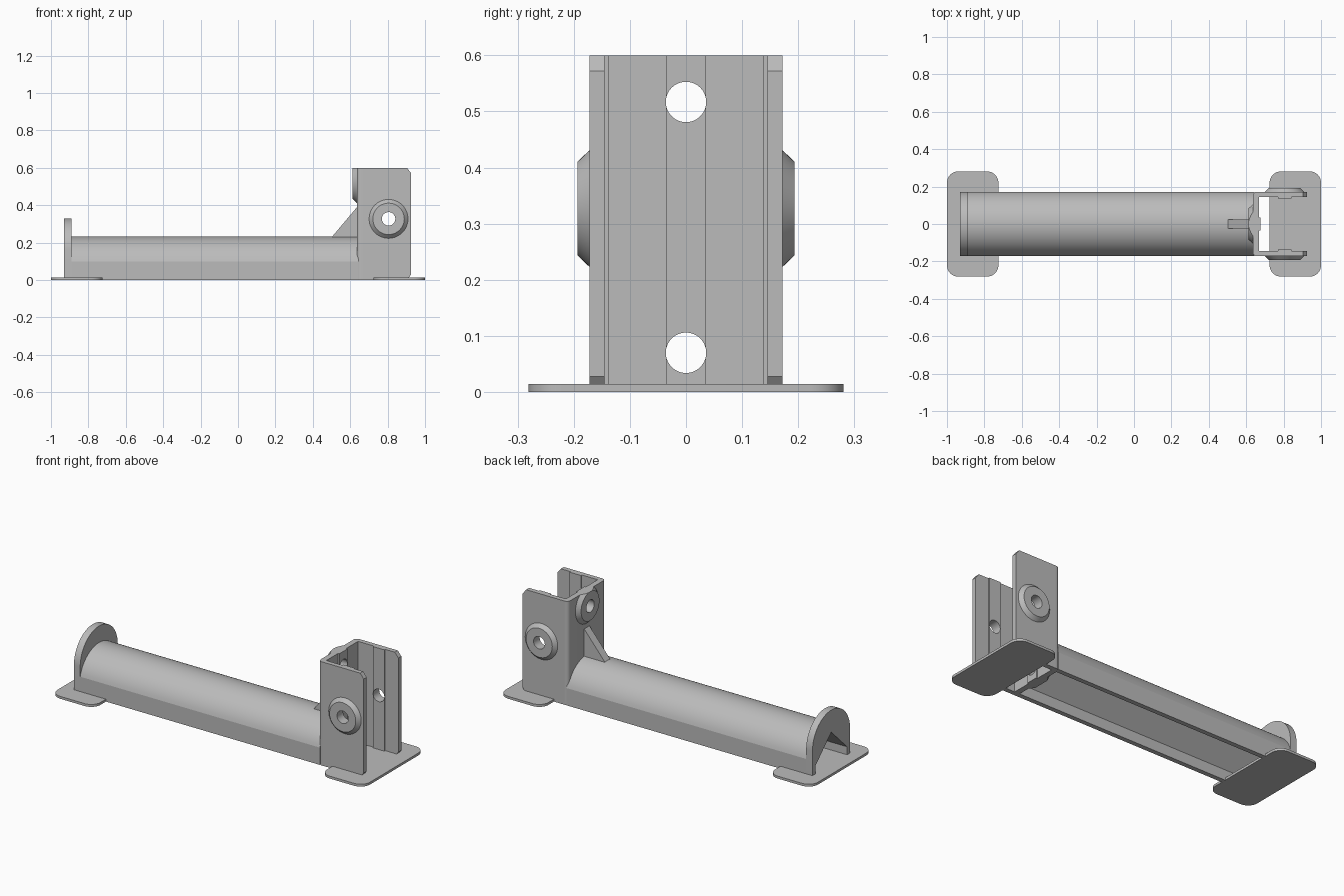
import bpy, bmesh
from math import sin, cos, pi, atan2, hypot
from mathutils import Vector

if "Cube" in bpy.data.objects:
    bpy.data.objects.remove(bpy.data.objects["Cube"])

grey = bpy.data.materials.new("plain_grey")
grey.use_nodes = True
colour = (0.5, 0.5, 0.5, 1)
grey.diffuse_color = colour
grey.node_tree.nodes["Principled BSDF"].inputs["Base Color"].default_value = colour

# main dimensions
W, T = 0.172, 0.027          # half width, wall thickness
IN = W - T                   # inner half width
TOP, BACK, WALL, FRONT = 0.60, 0.635, 0.667, 0.925
HOLE, SIDE_X, SIDE_Z = 0.036, 0.805, 0.327
BACK_HOLES = (0.07, 0.517)


def place(axis, u, v, w):
    """Point with coordinate w along axis and u, v across it."""
    return Vector({"X": (w, u, v), "Y": (u, w, v), "Z": (u, v, w)}[axis])


def finish(name, bm):
    bmesh.ops.recalc_face_normals(bm, faces=bm.faces)
    mesh = bpy.data.meshes.new(name)
    bm.to_mesh(mesh)
    bm.free()
    mesh.materials.append(grey)
    obj = bpy.data.objects.new(name, mesh)
    bpy.context.collection.objects.link(obj)
    return obj


def extrude(name, axis, outline, lo, hi):
    bm = bmesh.new()
    a, b = [[bm.verts.new(place(axis, u, v, w)) for u, v in outline] for w in (lo, hi)]
    bm.faces.new(a)
    bm.faces.new(b)
    for i in range(len(a)):
        j = (i + 1) % len(a)
        bm.faces.new((a[i], a[j], b[j], b[i]))
    return finish(name, bm)


def arc(cu, cv, r, start, end, n):
    return [(cu + r * cos(start + (end - start) * i / n),
             cv + r * sin(start + (end - start) * i / n)) for i in range(n + 1)]


def rect(u0, u1, v0, v1):
    return [(u0, v0), (u1, v0), (u1, v1), (u0, v1)]


def boss(name, axis, cu, cv, base, tip, clip=None):
    """Conical ring around a hole, optionally trimmed by a level plane."""
    profile = [(0.104, base), (0.084, tip), (HOLE, tip), (HOLE, base)]
    n = 48
    bm = bmesh.new()
    rings = [[bm.verts.new(place(axis, cu + r * cos(2 * pi * i / n),
                                 cv + r * sin(2 * pi * i / n), w))
              for i in range(n)] for r, w in profile]
    for k in range(4):
        a, b = rings[k], rings[(k + 1) % 4]
        for i in range(n):
            j = (i + 1) % n
            bm.faces.new((a[i], a[j], b[j], b[i]))
    if clip is not None:
        up = 1 if clip > cv else -1
        cut = bmesh.ops.bisect_plane(bm, geom=bm.verts[:] + bm.edges[:] + bm.faces[:],
                                     plane_co=(0, 0, clip), plane_no=(0, 0, up),
                                     clear_outer=True)["geom_cut"]
        bmesh.ops.edgenet_fill(bm, edges=[e for e in cut if isinstance(e, bmesh.types.BMEdge)])
    return finish(name, bm)


def drill(obj, axis, cu, cv, lo, hi):
    cutter = extrude("hole_cutter", axis, arc(cu, cv, HOLE, 0, 2 * pi, 48)[:-1], lo, hi)
    cutter.hide_render = True
    mod = obj.modifiers.new("hole", "BOOLEAN")
    mod.operation, mod.solver, mod.object = "DIFFERENCE", "EXACT", cutter
    bpy.context.view_layer.objects.active = obj
    bpy.ops.object.modifier_apply(modifier=mod.name)
    bpy.data.objects.remove(cutter)


parts = []

# foot pads with rounded corners
for name, x0, x1 in (("left_foot_pad", 0.725, 1), ("right_foot_pad", -1, -0.725)):
    r, y = 0.06, 0.281
    outline = []
    for i, (cx, cy) in enumerate(((x1 - r, y - r), (x0 + r, y - r),
                                  (x0 + r, r - y), (x1 - r, r - y))):
        outline += arc(cx, cy, r, i * pi / 2, (i + 1) * pi / 2, 10)
    parts.append(extrude(name, "Z", outline, 0, 0.014))

# round-topped arm with a roof-shaped hollow underneath
hollow = [(-W, 0), (-IN, 0), (-IN, 0.06), (0, 0.2), (IN, 0.06), (IN, 0), (W, 0)]
spring, centre = 0.1, 0.054
a0 = atan2(spring - centre, W)
crown = arc(0, centre, hypot(W, spring - centre), a0, pi - a0, 28)
parts.append(extrude("arm", "X", hollow + crown, -0.89, 0.645))

# arched end plate
parts.append(extrude("end_plate", "X", hollow + arc(0, 0.156, W, 0, pi, 32), -0.93, -0.89))

# post back wall, rounded on its outer corners, with a central rib
r = 0.022
outline = ([(WALL, -W), (WALL, W)] + arc(BACK + r, W - r, r, pi / 2, pi, 8)
           + arc(BACK + r, r - W, r, pi, 1.5 * pi, 8))
back_wall = extrude("post_back_wall", "Z", outline, 0, TOP)
back_rib = extrude("post_back_rib", "Z", rect(WALL, WALL + 0.008, -HOLE, HOLE), 0, TOP)
for obj in (back_wall, back_rib):
    for z in BACK_HOLES:
        drill(obj, "X", 0, z, 0.5, 0.75)
    parts.append(obj)
parts.append(boss("upper_back_boss", "X", 0, BACK_HOLES[1], BACK, 0.613, TOP))
parts.append(boss("lower_back_boss", "X", 0, BACK_HOLES[0], BACK, 0.613, 0))

# post side walls, inner ribs and outer bosses
cx, cz = 0.022, 0.028
side = [(WALL, 0), (FRONT - cx, 0), (FRONT, cz), (FRONT, TOP - cz),
        (FRONT - cx, TOP), (WALL, TOP)]
for label, s in (("front", -1), ("back", 1)):
    wall = extrude(label + "_side_wall", "Y", side, s * IN, s * W)
    rib = extrude(label + "_side_rib", "Y",
                  rect(SIDE_X - HOLE, SIDE_X + HOLE, 0, TOP), s * (IN - 0.008), s * IN)
    for obj in (wall, rib):
        drill(obj, "Y", SIDE_X, SIDE_Z, s * 0.1, s * 0.25)
        parts.append(obj)
    parts.append(boss(label + "_side_boss", "Y", SIDE_X, SIDE_Z, s * W, s * 0.193))

# triangular gusset between arm and post
parts.append(extrude("gusset", "Y", [(0.5, 0.228), (0.5, 0.215), (0.645, 0.215), (0.645, 0.4)],
                     -0.024, 0.024))

bpy.ops.object.select_all(action="DESELECT")
for obj in parts:
    obj.select_set(True)
bpy.context.view_layer.objects.active = parts[0]
bpy.ops.object.shade_smooth_by_angle(angle=0.24)
